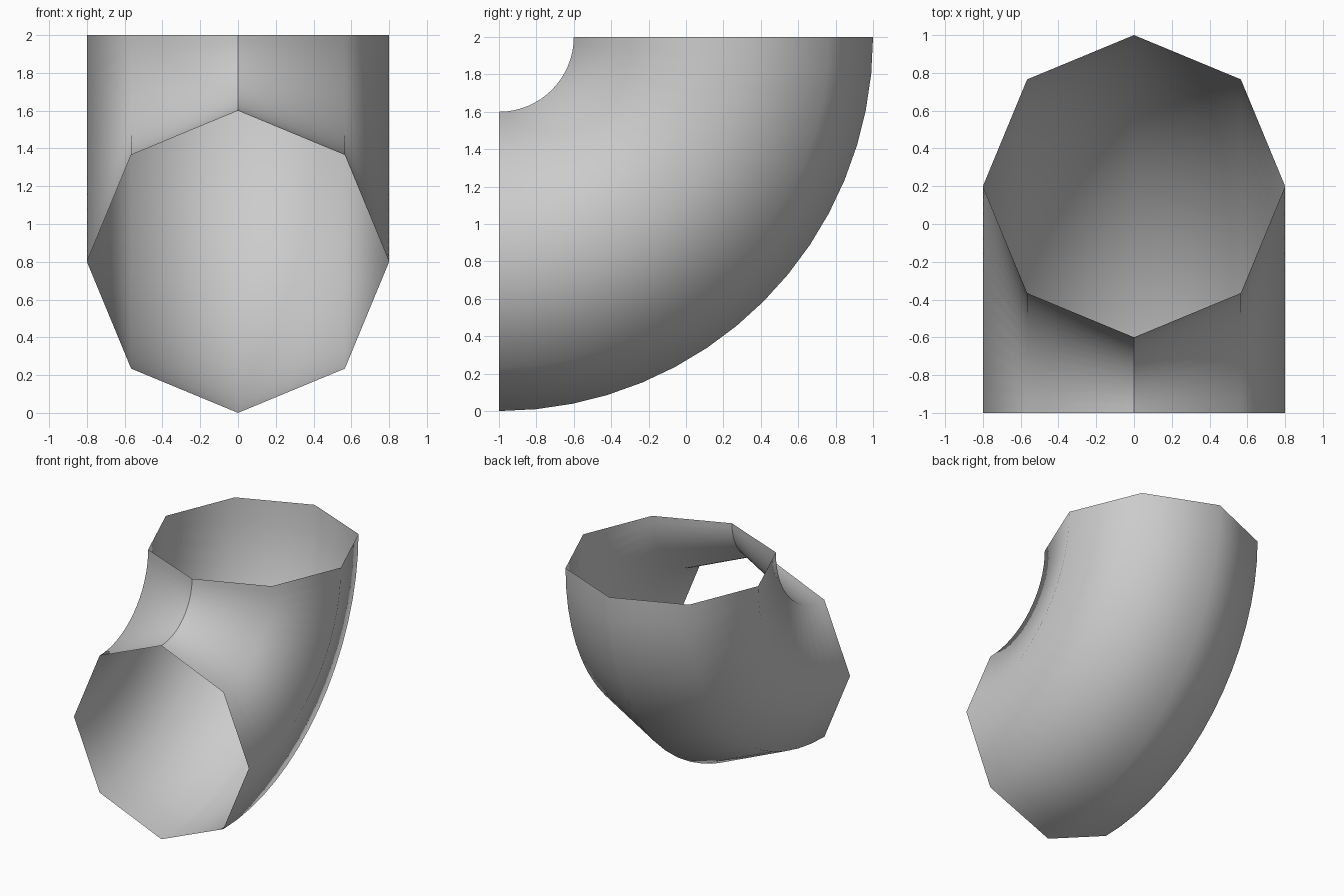
import bpy, bmesh
from math import pi, sin, cos
from mathutils import Vector

cube = bpy.data.objects.get("Cube")
if cube:
    bpy.data.objects.remove(cube)

SIDES, STEPS = 8, 16
BEND, TUBE = 1.2, 0.8            # bend radius, tube radius
CENTRE = Vector((0, -1, 2))      # axis of the bend

# Plain grey material
grey = bpy.data.materials.new("light_grey")
grey.use_nodes = True
colour = (0.6, 0.6, 0.6, 1)
grey.diffuse_color = colour
grey.node_tree.nodes["Principled BSDF"].inputs["Base Color"].default_value = colour

# Octagonal ring at the top opening, swept a quarter turn down to the front
bm = bmesh.new()
ring = [bm.verts.new(CENTRE + Vector((TUBE * sin(a), BEND + TUBE * cos(a), 0)))
        for a in (2 * pi * i / SIDES for i in range(SIDES))]
edges = [bm.edges.new((ring[i], ring[(i + 1) % SIDES])) for i in range(SIDES)]
bmesh.ops.spin(bm, geom=ring + edges, cent=CENTRE, axis=(1, 0, 0),
               angle=-pi / 2, steps=STEPS)
bmesh.ops.recalc_face_normals(bm, faces=bm.faces)

# Make the normals face out of the tube
face = max(bm.faces, key=lambda f: f.calc_center_median().y)
if face.normal.y < 0:
    bmesh.ops.reverse_faces(bm, faces=bm.faces)

# Smooth everywhere except the crease along the inside of the bend
for f in bm.faces:
    f.smooth = True
for e in bm.edges:
    if all((v.co - CENTRE).length < BEND - TUBE + 0.01 for v in e.verts):
        e.smooth = False

mesh = bpy.data.meshes.new("pipe_elbow")
bm.to_mesh(mesh)
bm.free()
mesh.materials.append(grey)
elbow = bpy.data.objects.new("pipe_elbow", mesh)
bpy.context.collection.objects.link(elbow)
